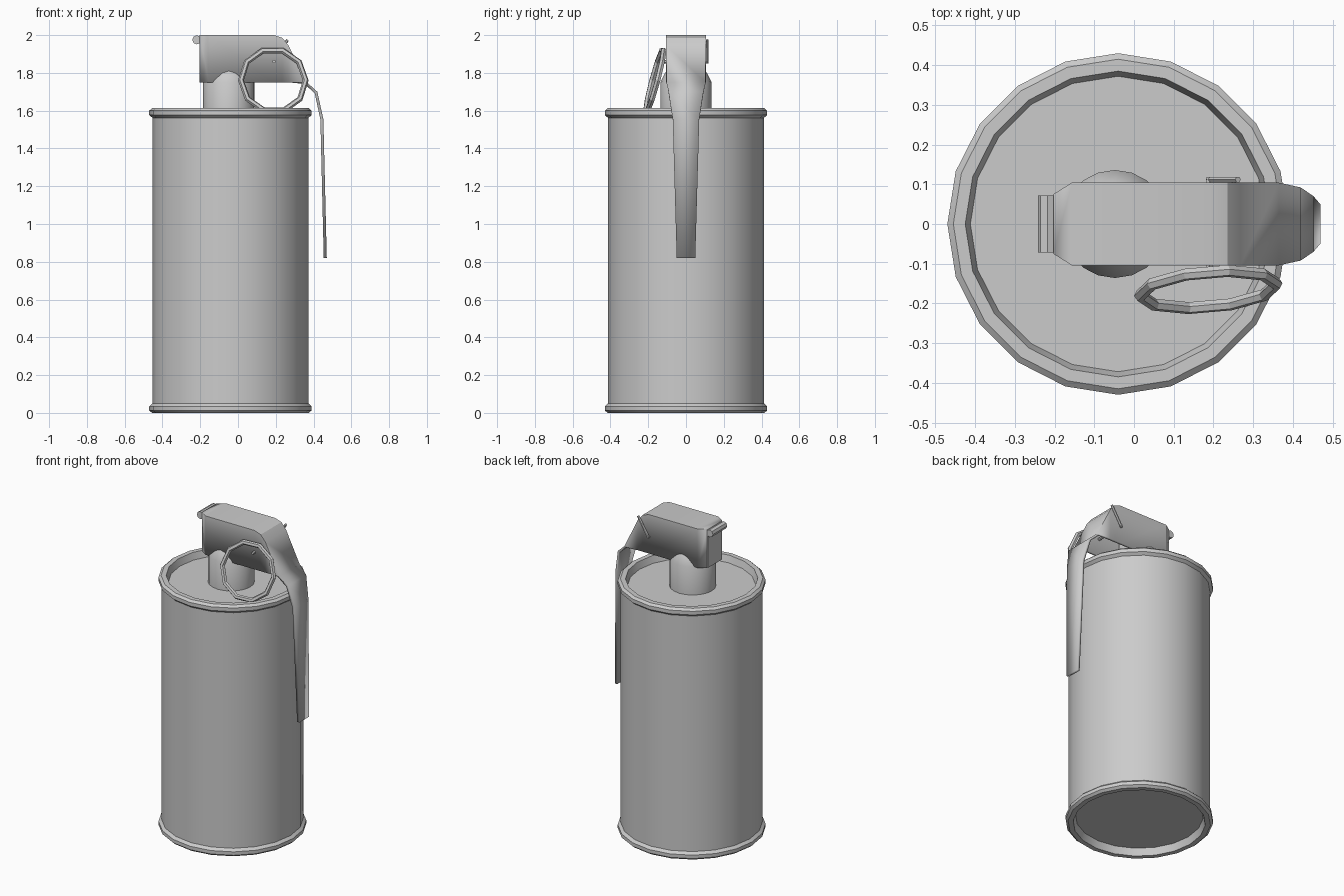
import bpy, bmesh
from math import sin, cos, pi, radians
from mathutils import Vector, Matrix

if "Cube" in bpy.data.objects:
    bpy.data.objects.remove(bpy.data.objects["Cube"])


def finish(name, bm, smooth=None):
    bmesh.ops.remove_doubles(bm, verts=bm.verts, dist=1e-5)
    bmesh.ops.recalc_face_normals(bm, faces=bm.faces)
    me = bpy.data.meshes.new(name)
    bm.to_mesh(me)
    bm.free()
    ob = bpy.data.objects.new(name, me)
    bpy.context.collection.objects.link(ob)
    if smooth:
        bpy.ops.object.select_all(action='DESELECT')
        ob.select_set(True)
        bpy.context.view_layer.objects.active = ob
        bpy.ops.object.shade_smooth_by_angle(angle=radians(smooth))
    return ob


def lathe(name, profile, sides, cx):
    bm = bmesh.new()
    rings = [[bm.verts.new((cx + r * sin(2 * pi * k / sides), r * cos(2 * pi * k / sides), z))
              for k in range(sides)] for r, z in profile]
    for a, b in zip(rings, rings[1:]):
        for k in range(sides):
            j = (k + 1) % sides
            bm.faces.new((a[k], a[j], b[j], b[k]))
    bm.faces.new(rings[0])
    bm.faces.new(rings[-1])
    return finish(name, bm, 30)


def rod(name, a, b, r, sides):
    a, b = Vector(a), Vector(b)
    bm = bmesh.new()
    m = Matrix.Translation((a + b) / 2) @ (b - a).to_track_quat('Z', 'Y').to_matrix().to_4x4()
    bmesh.ops.create_cone(bm, cap_ends=True, segments=sides, radius1=r, radius2=r,
                          depth=(b - a).length, matrix=m)
    return finish(name, bm)


# Canister with rolled rims and recessed ends
lathe("canister", [(.372, .045), (.385, 0), (.415, 0), (.43, .013), (.43, .035), (.413, .05),
                   (.413, 1.562), (.43, 1.577), (.43, 1.6), (.415, 1.613), (.385, 1.613),
                   (.372, 1.57)], 20, -.04)

# Fuse neck with tapered shoulder
lathe("fuse_neck", [(.136, 1.56), (.136, 1.75), (.105, 1.81), (.07, 1.85)], 20, -.048)

# Fuse head block under the lever
bm = bmesh.new()
bmesh.ops.create_cube(bm, size=1, matrix=Matrix.Translation((-.075, 0, 1.86)) @
                      Matrix.Diagonal((.26, .14, .22, 1)))
finish("fuse_head", bm)

# Safety lever: bent strip (x, z, half width) with side flanges down to z = 1.75
path = [(-.203, 2, .075), (-.155, 2, .105), (.19, 2, .105), (.235, 1.985, .105),
        (.268, 1.945, .105), (.365, 1.75, .104), (.42, 1.70, .092),
        (.452, 1.555, .07), (.47, .82, .049)]
low, last = 1.75, 5
bm = bmesh.new()
top = {s: [bm.verts.new((x, s * w, z)) for x, z, w in path] for s in (-1, 1)}
for i in range(len(path) - 1):
    bm.faces.new((top[-1][i], top[-1][i + 1], top[1][i + 1], top[1][i]))
for s in (-1, 1):
    bottom = [bm.verts.new((x, s * w, low)) for x, z, w in path[:last]] + [top[s][last]]
    for i in range(last):
        quad = [top[s][i], bottom[i], bottom[i + 1], top[s][i + 1]]
        bm.faces.new(list(dict.fromkeys(quad)))
bm.normal_update()
bm.faces.ensure_lookup_table()
flip = bm.faces[1].normal.z < 0
lever = finish("safety_lever", bm, 30)
up = max(lever.data.polygons, key=lambda p: p.area if abs(p.normal.z) > .9 else 0).normal.z
mod = lever.modifiers.new("sheet", 'SOLIDIFY')
mod.thickness = .016
mod.offset = -1 if up > 0 else 1

# Hinge roller and its ears at the lever's end
rod("hinge_pin", (-.218, -.072, 1.975), (-.218, .072, 1.975), .024, 8)

# Pull ring: ten-sided loop leaning against the lever
bm = bmesh.new()
N, M, R, t = 10, 6, .172, .0155
m = (Matrix.Translation((.187, -.165, 1.76)) @ Matrix.Rotation(radians(5), 4, 'Z') @
     Matrix.Rotation(radians(-15), 4, 'X'))
loops = [[bm.verts.new(m @ Vector(((R + t * cos(2 * pi * j / M)) * cos(2 * pi * k / N),
                                   t * sin(2 * pi * j / M),
                                   (R + t * cos(2 * pi * j / M)) * sin(2 * pi * k / N))))
          for j in range(M)] for k in range(N)]
for k in range(N):
    a, b = loops[k], loops[(k + 1) % N]
    for j in range(M):
        bm.faces.new((a[j], a[(j + 1) % M], b[(j + 1) % M], b[j]))
finish("pull_ring", bm)

# Cotter pin through the lever with a bent tail at the back
rod("cotter_pin", (.19, -.125, 1.86), (.19, .118, 1.86), .009, 6)
rod("cotter_tail", (.188, .112, 1.855), (.262, .112, 1.975), .008, 6)
